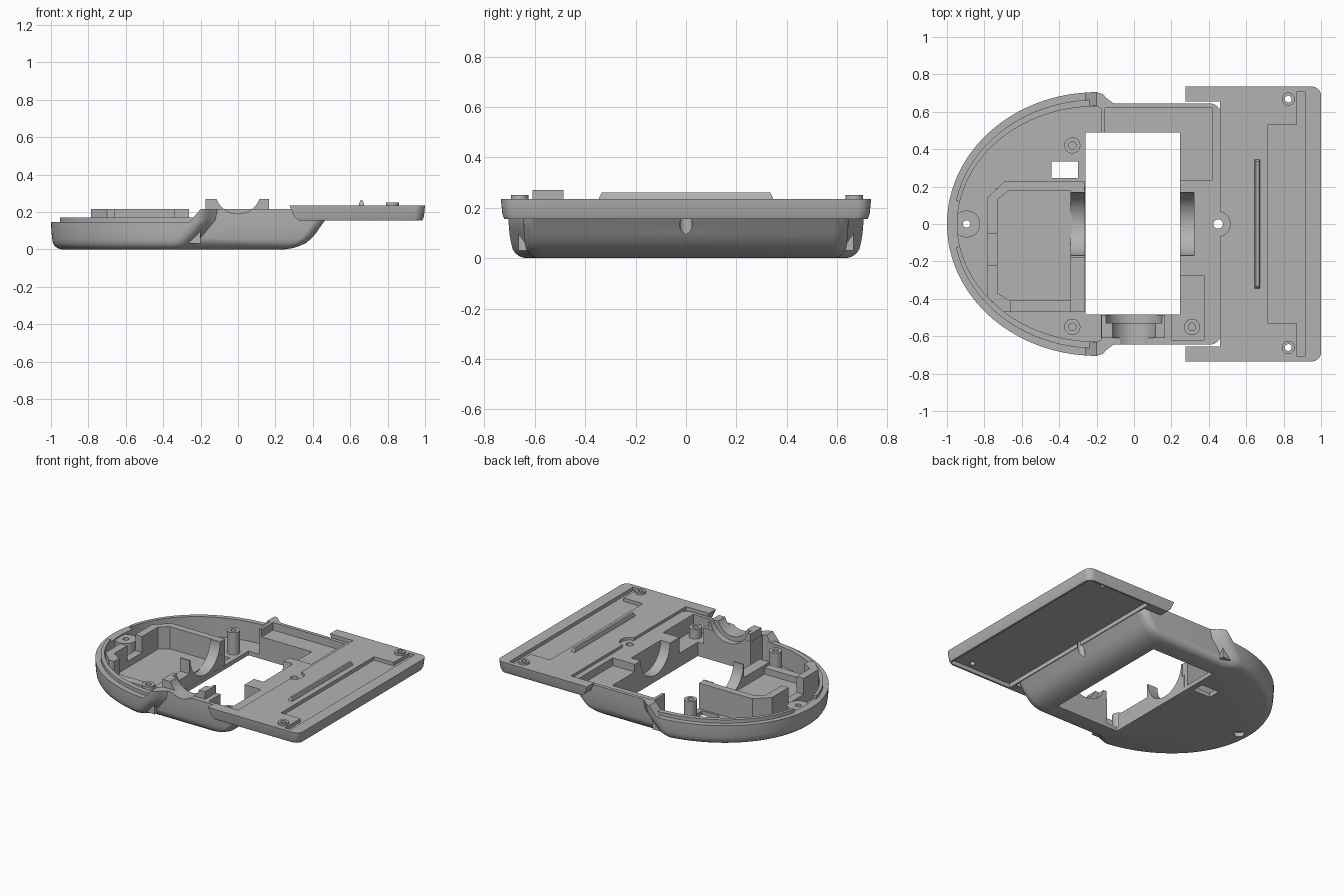
import bpy, bmesh
from math import sin, cos, pi, acos, radians
from mathutils import Matrix

old = bpy.data.objects.get("Cube")
if old:
    bpy.data.objects.remove(old, do_unlink=True)

grey = bpy.data.materials.new("matte grey plastic")
grey.use_nodes = True
tone = (0.45, 0.45, 0.45, 1)
grey.diffuse_color = tone
grey.node_tree.nodes["Principled BSDF"].inputs["Base Color"].default_value = tone


def finish(name, bm):
    bmesh.ops.recalc_face_normals(bm, faces=bm.faces)
    mesh = bpy.data.meshes.new(name)
    bm.to_mesh(mesh)
    bm.free()
    mesh.materials.append(grey)
    ob = bpy.data.objects.new(name, mesh)
    bpy.context.collection.objects.link(ob)
    return ob


def loft(name, rings):
    """Skin a stack of rings with equal point counts and cap both ends."""
    bm = bmesh.new()
    rows = [[bm.verts.new(p) for p in ring] for ring in rings]
    n = len(rows[0])
    for a, b in zip(rows, rows[1:]):
        for i in range(n):
            j = (i + 1) % n
            bm.faces.new((a[i], a[j], b[j], b[i]))
    bm.faces.new(rows[0][::-1])
    bm.faces.new(rows[-1])
    return finish(name, bm)


def prism(name, outline, z0, z1):
    return loft(name, [[(x, y, z) for x, y in outline] for z in (z0, z1)])


def box(name, x0, x1, y0, y1, z0, z1):
    return prism(name, [(x0, y0), (x1, y0), (x1, y1), (x0, y1)], z0, z1)


def rod(name, center, r, length, axis="Z", r2=None):
    bm = bmesh.new()
    turn = {"Z": Matrix(), "X": Matrix.Rotation(pi / 2, 4, "Y"),
            "Y": Matrix.Rotation(pi / 2, 4, "X")}[axis]
    bmesh.ops.create_cone(bm, cap_ends=True, segments=48, radius1=r,
                          radius2=r if r2 is None else r2, depth=length,
                          matrix=Matrix.Translation(center) @ turn)
    return finish(name, bm)


def combine(ob, others, op="DIFFERENCE"):
    bpy.context.view_layer.objects.active = ob
    for other in others:
        mod = ob.modifiers.new("shape", "BOOLEAN")
        mod.operation, mod.solver, mod.object = op, "EXACT", other
        bpy.ops.object.modifier_apply(modifier=mod.name)
        bpy.data.objects.remove(other, do_unlink=True)


def mirror_y(half):
    return half + [(x, -y) for x, y in reversed(half)]


def arc(cx, cy, rx, ry, a0, a1, n):
    return [(cx + rx * cos(a0 + (a1 - a0) * i / n), cy + ry * sin(a0 + (a1 - a0) * i / n))
            for i in range(n + 1)]


# Main hull: rounded nose, pinched waist and upswept tail
def hull_ring(z, inset, tail):
    shoulder = -0.28 + 0.14 * min(z / 0.17, 1)
    w = 0.645 - inset
    start = shoulder - 0.06
    end = acos(max(0, min(1, (-0.2 - start) / (0.8 - inset))))
    half = [(x, y) for x, y in arc(-0.2, 0, -0.8 + inset, 0.705 - inset, 0.02, end, 32)]
    top = half[-1][1]
    half += [(shoulder - 0.025, top - 0.012), (shoulder - 0.01, (top + w) / 2),
             (shoulder + 0.03, w)]
    half += arc(tail - 0.06, w - 0.06, 0.06, 0.06, pi / 2, 0, 8)
    return [(x, y, z) for x, y in mirror_y(half)]


hull = loft("lower_shell", [hull_ring(*level) for level in (
    (0, 0.055, 0.25), (0.006, 0.035, 0.29), (0.018, 0.02, 0.33), (0.035, 0.01, 0.365),
    (0.06, 0.006, 0.395), (0.09, 0.003, 0.42), (0.12, 0.001, 0.44),
    (0.155, 0, 0.465), (0.215, 0, 0.465))])

# Front bearing horns are part of the hull
combine(hull, [box("horns", -0.175, 0.165, -0.61, -0.487, 0.18, 0.27)], "UNION")

# Nose rim drops below the waist along a slanted step
slant = [(-1.1, 0.145), (-0.26, 0.145), (-0.2, 0.215), (-0.2, 0.5), (-1.1, 0.5)]
nose_cut = loft("nose_cut", [[(x, y, z) for x, z in slant] for y in (-1, 1)])
cavity = mirror_y(arc(-0.2, 0, -0.745, 0.63, 0.02, pi / 2, 32) + [(-0.177, 0.62)])
combine(hull, [
    nose_cut,
    prism("nose_cavity", cavity, 0.03, 0.5),
    box("window", -0.26, 0.245, -0.485, 0.49, -0.1, 0.5),
    box("floor_slot", -0.44, -0.3, 0.245, 0.335, -0.1, 0.1),
    box("back_pocket", -0.155, 0.42, 0.45, 0.62, 0.16, 0.4),
    box("back_corner_pocket", 0.2, 0.42, 0.235, 0.5, 0.16, 0.4),
    box("front_corner_pocket", 0.2, 0.375, -0.62, -0.275, 0.1, 0.4),
    rod("front_bearing", (0, -0.6, 0.313), 0.123, 0.3, "Y"),
    rod("front_bearing_step", (0, -0.48, 0.313), 0.155, 0.1, "Y"),
    rod("tail_bearing", (0.27, 0, 0.215), 0.168, 0.1, "X"),
    rod("tail_hole", (0.45, 0, 0.15), 0.025, 0.5),
    rod("nose_hole", (-0.895, 0, 0), 0.035, 0.2),
])

# Thin raised lip on either side of the nose
for side, label in ((1, "back"), (-1, "front")):
    outline = (arc(-0.2, 0, -0.765, 0.665, 0.19, pi / 2, 32)
               + arc(-0.2, 0, -0.744, 0.629, pi / 2, 0.19, 32))
    prism(label + "_nose_lip", [(x, side * y) for x, y in outline], 0.03, 0.17)

# Screw posts
for label, x, y, r, hole, z0, z1 in (
        ("back_post", -0.33, 0.42, 0.043, 0.02, 0.02, 0.19),
        ("front_post", -0.33, -0.55, 0.043, 0.02, 0.02, 0.17),
        ("tail_post", 0.31, -0.55, 0.043, 0.02, 0.08, 0.17),
        ("nose_boss", -0.895, 0, 0.072, 0.02, 0.03, 0.135),
        ("back_plate_boss", 0.825, 0.668, 0.035, 0.018, 0.2, 0.25),
        ("front_plate_boss", 0.825, -0.66, 0.035, 0.018, 0.2, 0.25)):
    post = rod(label, (x, y, (z0 + z1) / 2), r, z1 - z0)
    combine(post, [rod("bore", (x, y, z1), hole, 0.6)])

# Compartment: tall back wall, low front wall, corner block, raised floor
prism("compartment_back_wall", [
    (-0.265, 0.23), (-0.69, 0.23), (-0.785, 0.14), (-0.785, -0.05),
    (-0.73, -0.05), (-0.73, 0.13), (-0.67, 0.18), (-0.265, 0.18)], 0.02, 0.215)
prism("compartment_front_wall", [
    (-0.785, -0.05), (-0.785, -0.39), (-0.7, -0.47), (-0.262, -0.47),
    (-0.262, -0.41), (-0.73, -0.41), (-0.73, -0.05)], 0.02, 0.1)
prism("compartment_corner_block", [
    (-0.785, -0.22), (-0.785, -0.39), (-0.7, -0.47), (-0.66, -0.47),
    (-0.66, -0.41), (-0.73, -0.37), (-0.73, -0.22)], 0.02, 0.215)
box("compartment_floor", -0.74, -0.33, -0.42, 0.19, 0.02, 0.055)

# Nose side bearing saddle
saddle = box("nose_bearing_saddle", -0.34, -0.261, -0.47, 0.2, 0.02, 0.12)
combine(saddle, [box("saddle_horns", -0.34, -0.261, -0.178, 0.178, 0.05, 0.215)], "UNION")
combine(saddle, [rod("saddle_bore", (-0.3, 0, 0.215), 0.168, 0.2, "X")])


# Tail plate with rounded far corners and a tapered underside
def plate_ring(z, inset, left):
    half = [(left, 0.735 - inset)]
    half += arc(0.95 - inset, 0.685 - inset, 0.05, 0.05, pi / 2, 0, 8)
    return [(x, y, z) for x, y in mirror_y(half)]


plate = loft("tail_plate", [plate_ring(0.155, 0.014, 0.325), plate_ring(0.175, 0.006, 0.3),
                            plate_ring(0.235, 0, 0.275)])
tray = mirror_y([(0.715, 0.53), (0.87, 0.53), (0.87, 0.705), (0.915, 0.705)])
combine(plate, [
    box("hull_gap", 0.2, 0.46, -0.655, 0.655, 0, 0.5),
    box("underside", 0.47, 0.972, -0.708, 0.708, 0.1, 0.185),
    prism("tray", tray, 0.21, 0.4),
    rod("tail_hole_relief", (0.45, 0, 0.265), 0.065, 0.1),
    rod("tail_hole", (0.45, 0, 0.2), 0.025, 0.3),
    rod("back_screw", (0.825, 0.668, 0.2), 0.018, 0.3),
    rod("front_screw", (0.825, -0.66, 0.2), 0.018, 0.3),
])

# Tapered rib along the plate
loft("plate_rib", [[(0.66 - w, -l, z), (0.66 + w, -l, z), (0.66 + w, l, z), (0.66 - w, l, z)]
                   for w, l, z in ((0.016, 0.347, 0.225), (0.014, 0.345, 0.24),
                                   (0.007, 0.335, 0.26))])

# Smooth the curved walls and keep the edges crisp
for ob in bpy.context.scene.objects:
    ob.select_set(ob.type == "MESH")
bpy.context.view_layer.objects.active = hull
bpy.ops.object.shade_smooth_by_angle(angle=radians(32))
